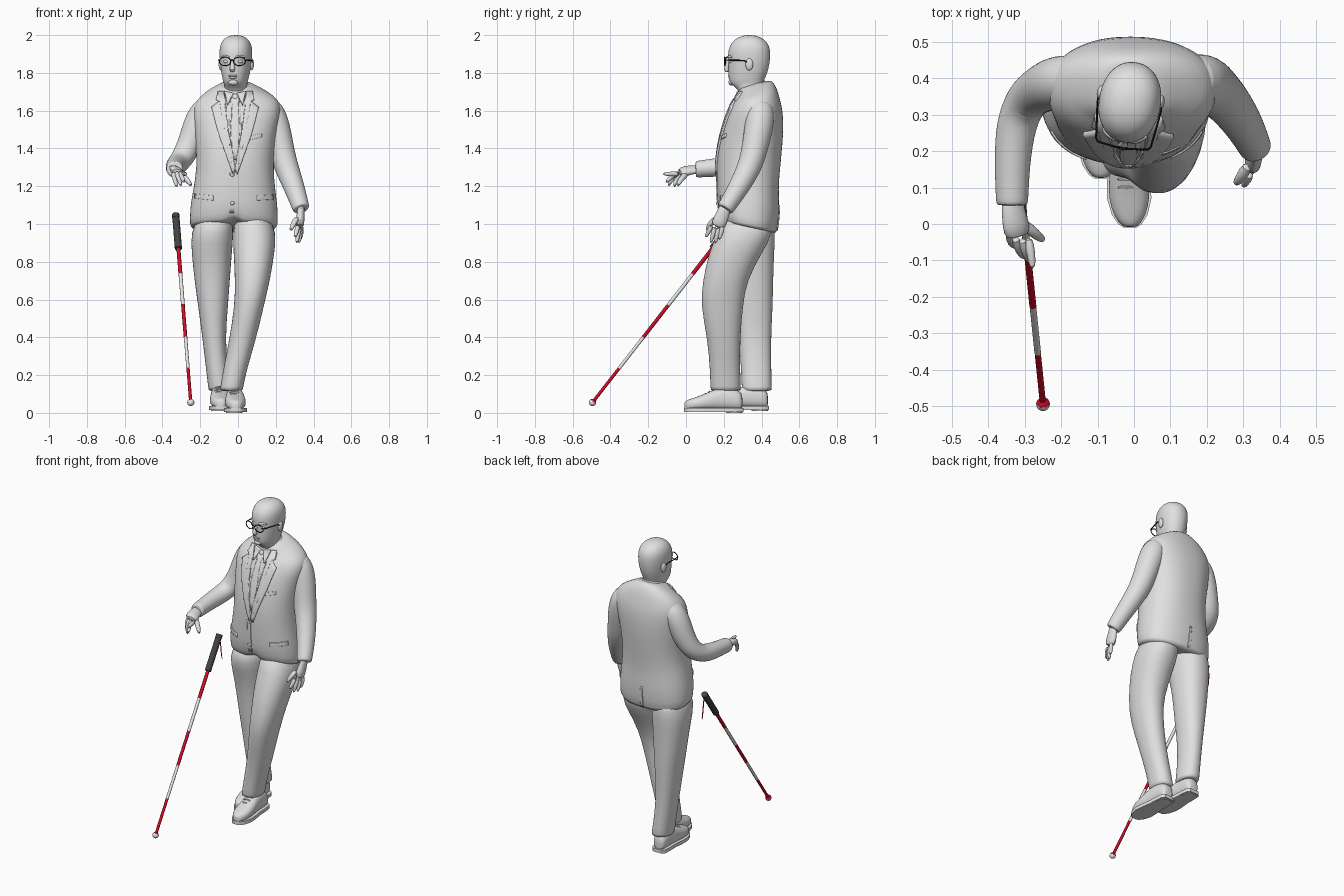
import bpy, bmesh, math
from mathutils import Vector
from mathutils.bvhtree import BVHTree

old = bpy.data.objects.get("Cube")
if old:
    bpy.data.objects.remove(old)
made = []


def material(name, r, g, b):
    m = bpy.data.materials.new(name)
    m.use_nodes = True
    m.diffuse_color = (r, g, b, 1)
    m.node_tree.nodes["Principled BSDF"].inputs["Base Color"].default_value = (r, g, b, 1)
    return m


GREY = material("plain grey", .75, .75, .75)
WHITE = material("cane white", .8, .8, .8)
RED = material("cane red", .65, .003, .02)
DARK = material("grip grey", .055, .055, .055)
BLACK = material("frame black", .01, .01, .01)


def finish(name, bm, mat, subdiv=0):
    bmesh.ops.recalc_face_normals(bm, faces=bm.faces)
    mesh = bpy.data.meshes.new(name)
    bm.to_mesh(mesh)
    bm.free()
    mesh.materials.append(mat)
    ob = bpy.data.objects.new(name, mesh)
    bpy.context.collection.objects.link(ob)
    if subdiv:
        mod = ob.modifiers.new("Smooth", "SUBSURF")
        mod.levels = mod.render_levels = subdiv
    made.append(ob)
    return ob


def loft(name, rings, mat=GREY, subdiv=1):
    bm = bmesh.new()
    loops = [[bm.verts.new(p) for p in ring] for ring in rings]
    n = len(loops[0])
    for a, b in zip(loops, loops[1:]):
        for i in range(n):
            bm.faces.new((a[i], a[(i + 1) % n], b[(i + 1) % n], b[i]))
    bm.faces.new(loops[0])
    bm.faces.new(loops[-1])
    return finish(name, bm, mat, subdiv)


def oval(centre, u, v, n=24, power=2.0):
    ring = []
    for i in range(n):
        c, s = math.cos(math.tau * i / n), math.sin(math.tau * i / n)
        ring.append(Vector(centre) + u * math.copysign(abs(c) ** (2 / power), c)
                    + v * math.copysign(abs(s) ** (2 / power), s))
    return ring


def stack(name, rows, power=2.0, n=32, warp=None, subdiv=1):
    """Horizontal sections: z, centre x, centre y, half width, half depth."""
    rings = [oval((x, y, z), Vector((rx, 0, 0)), Vector((0, ry, 0)), n, power) for z, x, y, rx, ry in rows]
    if warp:
        rings = [[warp(p, row) for p in ring] for ring, row in zip(rings, rows)]
    return loft(name, rings, GREY, subdiv)


def tube(name, pts, mat=GREY, flat=1.0, ref=(1, 0, 0), n=12, subdiv=1):
    """Round or flattened tube through points x, y, z, radius."""
    pos = [Vector(p[:3]) for p in pts]
    rings = []
    for i, p in enumerate(pts):
        t = (pos[min(i + 1, len(pos) - 1)] - pos[max(i - 1, 0)]).normalized()
        side = Vector(ref)
        side = (side - t * side.dot(t)).normalized()
        rings.append(oval(pos[i], side * p[3], t.cross(side) * p[3] * flat, n))
    return loft(name, rings, mat, subdiv)


def ball(name, centre, size, mat=GREY):
    bm = bmesh.new()
    bmesh.ops.create_uvsphere(bm, u_segments=20, v_segments=12, radius=1)
    for v in bm.verts:
        v.co = Vector(centre) + Vector([a * b for a, b in zip(v.co, size)])
    return finish(name, bm, mat)


# Trousers
left_leg = [(1.06, .075, .32, .09, .13), (.95, .088, .315, .117, .15), (.85, .085, .262, .109, .142),
            (.7, .077, .205, .093, .117), (.57, .06, .189, .078, .113), (.39, .025, .2, .071, .086),
            (.22, -.018, .207, .062, .08), (.125, -.035, .21, .061, .081), (.115, -.035, .21, .06, .08)]
right_leg = [(1.06, -.12, .33, .09, .125), (.95, -.137, .33, .115, .145), (.85, -.139, .345, .107, .122),
             (.7, -.137, .355, .094, .107), (.57, -.132, .358, .08, .102), (.39, -.128, .365, .06, .085),
             (.22, -.11, .372, .058, .08), (.125, -.097, .375, .06, .08), (.115, -.097, .375, .059, .079)]
stack("left_trouser_leg", left_leg, 2.2, 24)
stack("right_trouser_leg", right_leg, 2.2, 24)

# Shoes with soles, heels and laces
for side, cx, heel, low in (("left", -.02, .3, .0), ("right", -.1, .435, .01)):
    shape = [(0, .028, .08), (.015, .042, .1), (.06, .046, .12), (.12, .047, .125), (.18, .055, .095),
             (.23, .057, .075), (.275, .045, .06), (.3, .028, .05), (.309, .014, .042)]
    X, Z = Vector((1, 0, 0)), Vector((0, 0, 1))
    loft(side + "_shoe", [oval((cx + d * .03, heel - d, low + .015 + h / 2), X * w, Z * h / 2, 20, 2.4)
                          for d, w, h in shape])
    bm = bmesh.new()
    edge = [(cx + d * .03 + s * (w + .004), heel + .004 - d * 1.015)
            for s, row in ((1, shape), (-1, shape[::-1])) for d, w, h in row]
    face = bm.faces.new([bm.verts.new((x, y, low + .004)) for x, y in edge])
    top = bmesh.ops.extrude_face_region(bm, geom=[face])["geom"]
    bmesh.ops.translate(bm, vec=(0, 0, .022), verts=[g for g in top if isinstance(g, bmesh.types.BMVert)])
    finish(side + "_sole", bm, GREY)
    tube(side + "_heel", [(cx, heel - .045, low, .043), (cx, heel - .045, low + .02, .043)], n=16, subdiv=0)
    for k in range(3):
        y, z = heel - .155 - k * .022, low + .13 - k * .012
        tube(f"{side}_lace_{k}", [(cx - .028, y, z - .012, .005), (cx, y, z, .005), (cx + .028, y, z - .012, .005)],
             ref=(0, 0, 1), n=6)


# Jacket body, with a sloping hem and a front notch
def hang(p, row):
    z = row[0]
    if z < 1.02:
        p.z += (row[2] - p.y) * .22
        if p.y < row[2]:
            p.z += .045 * max(0, 1 - abs(p.x + .03) / .035)
    elif z > 1.68:
        p.z += (p.y - row[2]) * .25
    return p


jacket = stack("jacket_body", [
    (.98, -.022, .335, .228, .143), (.985, -.022, .335, .232, .146), (1.08, -.022, .332, .234, .166),
    (1.18, -.02, .326, .217, .162), (1.3, -.015, .329, .202, .17), (1.42, -.015, .341, .21, .17),
    (1.52, -.01, .357, .222, .16), (1.6, -.005, .368, .236, .144), (1.655, -.002, .377, .22, .122),
    (1.7, -.006, .38, .165, .1), (1.733, -.01, .368, .095, .088), (1.743, -.01, .366, .078, .08)],
    2.3, 40, hang)
bpy.context.view_layer.update()
surface = BVHTree.FromObject(jacket, bpy.context.evaluated_depsgraph_get())


def plate(name, outline, lift, side=-1):
    """Raised cloth panel laid on the jacket; outline is x, z."""
    bm = bmesh.new()
    bm.faces.new([bm.verts.new((x, 0, z)) for x, z in outline])
    bmesh.ops.triangulate(bm, faces=bm.faces)
    bmesh.ops.subdivide_edges(bm, edges=bm.edges, cuts=7, use_grid_fill=True)
    for v in bm.verts:
        hit = surface.ray_cast(Vector((v.co.x, side * 2, v.co.z)), Vector((0, -side, 0)))[0]
        v.co = hit or surface.find_nearest(Vector((v.co.x, .28, v.co.z)))[0]
    ob = finish(name, bm, GREY)
    mod = ob.modifiers.new("Thickness", "SOLIDIFY")
    mod.thickness, mod.offset = lift * 2, 0


# Lapels, shirt collar points and tie
MID = -.015
lapel = [(.062, 1.7), (.09, 1.7), (.1, 1.655), (.083, 1.648), (.123, 1.615), (.085, 1.47),
         (.012, 1.262), (-.004, 1.28), (.04, 1.53)]
for side, s in (("left", 1), ("right", -1)):
    plate(side + "_lapel", [(MID + s * x, z) for x, z in lapel], .01)
    plate(side + "_collar_point", [(MID + s * x, z) for x, z in ((.008, 1.69), (.055, 1.7), (.04, 1.625))], .013)
tie = [(.018, 1.685), (.013, 1.64), (.027, 1.5), (.012, 1.34)]
plate("tie", [(MID + x, z) for x, z in tie] + [(MID - x, z) for x, z in tie[::-1]], .007)
ball("tie_knot", (MID, .272, 1.665), (.02, .016, .024))

# Pockets, front edge, buttons and back vent
plate("left_pocket_flap", [(.1, 1.15), (.185, 1.155), (.185, 1.13), (.1, 1.125)], .005)
plate("right_pocket_flap", [(-.225, 1.16), (-.13, 1.15), (-.13, 1.125), (-.225, 1.135)], .005)
plate("breast_pocket", [(.065, 1.465), (.125, 1.48), (.125, 1.46), (.065, 1.445)], .004)
plate("front_edge", [(-.045, 1.27), (-.02, 1.27), (-.02, 1.06), (-.045, 1.06)], .004)
plate("back_vent", [(-.03, 1.1), (-.018, 1.1), (-.01, .965), (-.03, .965)], .005, 1)
for k, z in enumerate((1.26, 1.11)):
    hit = surface.ray_cast(Vector((-.03, -2, z)), Vector((0, 1, 0)))[0]
    ball(f"button_{k}", hit, (.011, .01, .011))

# Sleeves
tube("right_sleeve", [(-.12, .395, 1.63, .05), (-.17, .395, 1.618, .072), (-.213, .388, 1.545, .076),
     (-.25, .374, 1.43, .068), (-.295, .345, 1.345, .062), (-.325, .275, 1.312, .057),
     (-.335, .17, 1.3, .05), (-.335, .06, 1.29, .045), (-.335, .05, 1.29, .044)], ref=(1, .3, 0), n=16, subdiv=2)
tube("left_sleeve", [(.12, .395, 1.63, .05), (.168, .395, 1.613, .074), (.197, .39, 1.53, .079),
     (.225, .366, 1.41, .071), (.252, .342, 1.31, .066), (.3, .278, 1.19, .056),
     (.333, .21, 1.085, .046), (.336, .205, 1.077, .045)], ref=(0, 1, 0), n=16, subdiv=2)


# Hands
def hand(side, palm, ref, knuckles, middles, tips, thumb):
    tube(side + "_palm", palm, flat=.6, ref=ref)
    for k, (a, b, c) in enumerate(zip(knuckles, middles, tips)):
        tube(f"{side}_finger_{k}", [(*a, .015), (*b, .0135), (*c, .009)], n=8)
    tube(side + "_thumb", [(*p, r) for p, r in zip(thumb, (.019, .016, .01))], n=8)


hand("left", [(.334, .21, 1.1, .034), (.332, .198, 1.06, .034), (.329, .182, 1.02, .041), (.325, .165, .98, .039)],
     (0, 1, 0),
     [(.318, .138, .995), (.324, .156, .988), (.33, .174, .986), (.335, .194, .992)],
     [(.31, .12, .96), (.318, .143, .945), (.328, .165, .942), (.336, .187, .955)],
     [(.3, .103, .928), (.31, .13, .897), (.322, .154, .895), (.33, .175, .915)],
     [(.316, .165, 1.035), (.292, .125, 1.0), (.278, .11, .963)])
hand("right", [(-.335, .09, 1.29, .034), (-.333, .04, 1.288, .034), (-.325, 0, 1.282, .041), (-.318, -.038, 1.268, .04)],
     (1, 0, -.5),
     [(-.292, -.035, 1.265), (-.309, -.038, 1.275), (-.327, -.034, 1.278), (-.343, -.025, 1.275)],
     [(-.283, -.08, 1.265), (-.297, -.08, 1.25), (-.315, -.075, 1.245), (-.336, -.055, 1.238)],
     [(-.278, -.125, 1.265), (-.285, -.108, 1.217), (-.3, -.094, 1.198), (-.322, -.062, 1.193)],
     [(-.31, .005, 1.268), (-.268, -.03, 1.235), (-.246, -.046, 1.2)])


# Collars around the neck
def tilt(p, row):
    p.z += (p.y - row[2]) * .35
    return p


stack("shirt_collar", [(1.67, -.012, .352, .082, .084), (1.73, -.012, .348, .073, .075),
                       (1.742, -.012, .348, .068, .07)], warp=tilt)
stack("jacket_collar", [(1.67, -.01, .375, .12, .095), (1.715, -.01, .37, .094, .085),
                        (1.728, -.01, .37, .085, .08)], warp=tilt)

# Head and face, built around the neck axis and then turned
first = len(made)
stack("head", [(1.66, 0, .025, .064, .062), (1.715, 0, .012, .061, .066), (1.738, 0, -.006, .059, .086),
               (1.76, 0, -.01, .066, .093), (1.8, 0, -.002, .075, .104), (1.85, 0, .004, .082, .11),
               (1.9, 0, .004, .087, .114), (1.945, 0, .006, .084, .106), (1.977, 0, .006, .067, .08),
               (1.993, 0, .006, .043, .048), (2.0, 0, .006, .016, .018)], 2.15, 28, subdiv=2)
tube("nose", [(0, -.1, 1.872, .009), (0, -.112, 1.845, .011), (0, -.121, 1.82, .016), (0, -.105, 1.806, .013)])
ball("upper_lip", (0, -.098, 1.785), (.026, .011, .006))
ball("lower_lip", (0, -.096, 1.774), (.022, .011, .007))
ball("chin", (0, -.09, 1.75), (.026, .016, .016))
for side, s in (("left", 1), ("right", -1)):
    ball(side + "_ear", (s * .083, .018, 1.845), (.011, .02, .032))
    ball(side + "_eye", (s * .036, -.088, 1.86), (.017, .015, .01))
    tube(side + "_brow", [(s * .012, -.104, 1.882, .007), (s * .04, -.098, 1.89, .008), (s * .065, -.076, 1.882, .006)],
         ref=(0, 0, 1), n=8)
    # Glasses
    rim = [(s * .039 + .031 * math.cos(a), -.12 + s * .004 * math.cos(a), 1.861 + .023 * math.sin(a), .0028)
           for a in (math.tau * i / 24 for i in range(25))]
    tube(side + "_rim", rim, BLACK, ref=(0, 1, 0), n=6, subdiv=0)
    tube(side + "_temple", [(s * .068, -.117, 1.866, .0035), (s * .076, -.108, 1.868, .0035),
         (s * .088, -.01, 1.866, .003), (s * .088, .018, 1.85, .003)], BLACK, ref=(0, 0, 1), n=6, subdiv=0)
tube("bridge", [(-.011, -.121, 1.865, .003), (0, -.124, 1.868, .003), (.011, -.121, 1.865, .003)],
     BLACK, ref=(0, 0, 1), n=6, subdiv=0)
for ob in made[first:]:
    ob.location = (-.012, .33, 0)
    ob.rotation_euler.z = math.radians(-9)

# Cane with striped shaft, grip, ball tip and wrist strap
TIP, TOP = Vector((-.25, -.495, .055)), Vector((-.33, .28, 1.05))


def cane_piece(name, z0, z1, radius, mat, n=12):
    a, b = (TIP.lerp(TOP, (z - TIP.z) / (TOP.z - TIP.z)) for z in (z0, z1))
    tube(name, [(*a, radius), (*b, radius)], mat, n=n, subdiv=0)


heights = [.06, .235, .4, .57, .735, .88]
for k, (z0, z1) in enumerate(zip(heights, heights[1:])):
    cane_piece(f"cane_section_{k}", z0, z1, .0085 + .0005 * k, WHITE if k % 2 else RED)
cane_piece("cane_grip", .87, 1.035, .019, DARK, 16)
cane_piece("cane_grip_cap", 1.03, 1.05, .02, DARK, 16)
tip = ball("cane_ball", TIP, (.019, .019, .019), WHITE)
tip.data.materials.append(RED)
axis = (TOP - TIP).normalized()
for f in tip.data.polygons:
    f.material_index = int(f.normal.dot(axis) > .3)
strap = [(-.33, .28, 1.03, .0025), (-.335, .298, .985, .0025), (-.33, .295, .93, .0025), (-.325, .298, .885, .0025)]
tube("wrist_strap", strap, RED, n=6)
tube("wrist_strap_end", [(x + .008, y - .008, z, r) for x, y, z, r in strap], RED, n=6)

# Smooth shading with crisp edges
bpy.ops.object.select_all(action="DESELECT")
for ob in made:
    ob.select_set(True)
bpy.context.view_layer.objects.active = made[0]
bpy.ops.object.shade_smooth_by_angle(angle=math.radians(45))
